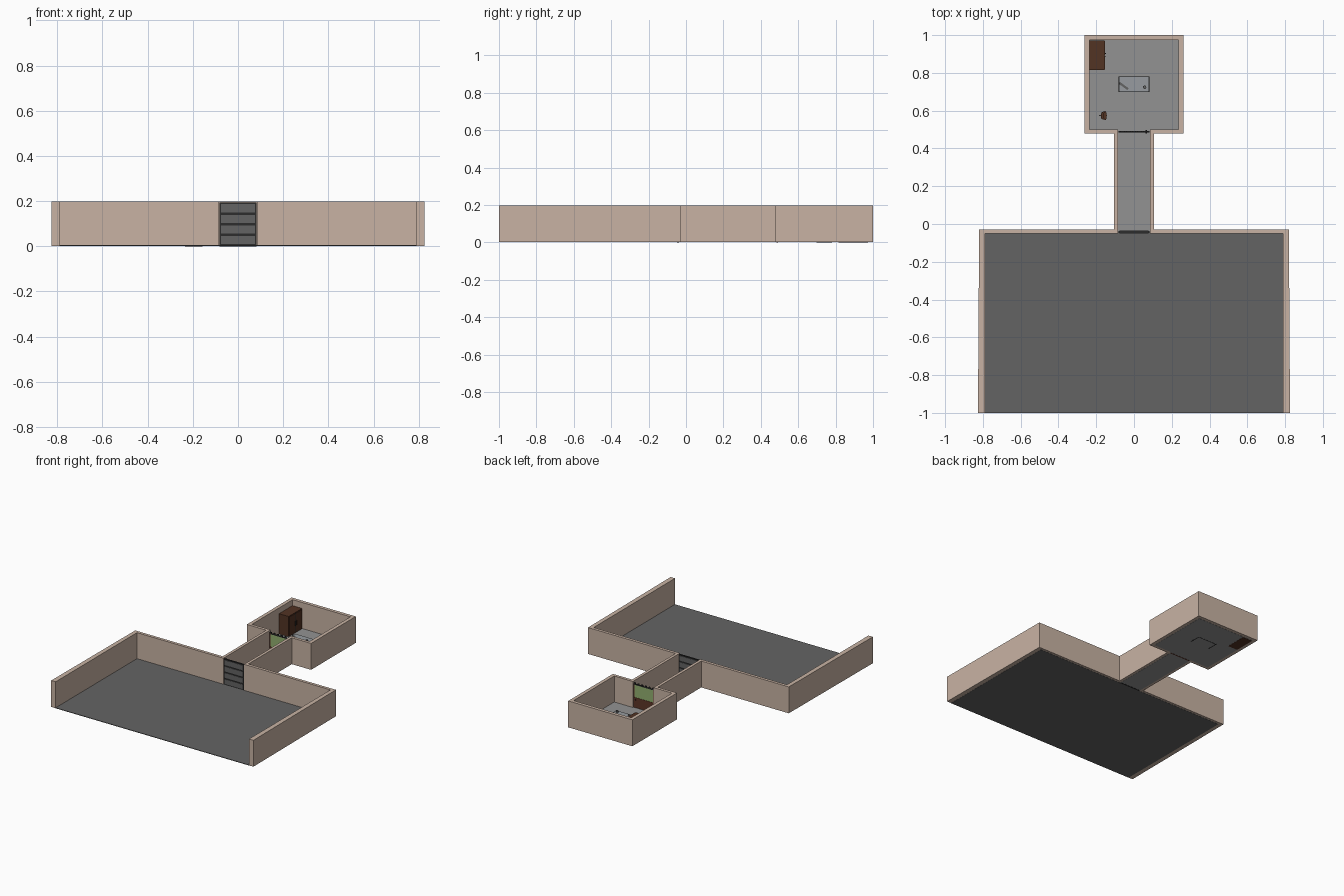
import bpy, bmesh, math
from mathutils import Matrix

if "Cube" in bpy.data.objects:
    bpy.data.objects.remove(bpy.data.objects["Cube"], do_unlink=True)


def material(name, r, g, b):
    m = bpy.data.materials.new(name)
    m.use_nodes = True
    m.diffuse_color = (r, g, b, 1)
    m.node_tree.nodes["Principled BSDF"].inputs["Base Color"].default_value = (r, g, b, 1)
    return m


TAN = material("tan plaster", .58, .45, .37)
ASPHALT = material("dark grey floor", .127, .127, .127)
CONCRETE = material("light grey floor", .29, .29, .29)
BLACK = material("near black", .025, .025, .025)
BROWN = material("dark wood", .085, .033, .017)
RED_BROWN = material("door wood", .11, .035, .02)
GREEN = material("green glass", .29, .43, .16)
PALE = material("pale table top", .31, .33, .35)


def finish(name, bm, mat):
    bmesh.ops.recalc_face_normals(bm, faces=bm.faces)
    mesh = bpy.data.meshes.new(name)
    bm.to_mesh(mesh)
    bm.free()
    mesh.materials.append(mat)
    ob = bpy.data.objects.new(name, mesh)
    bpy.context.collection.objects.link(ob)
    return ob


def box(name, mat, x0, x1, y0, y1, z0, z1, turn=0):
    bm = bmesh.new()
    centre = Matrix.Translation(((x0 + x1) / 2, (y0 + y1) / 2, (z0 + z1) / 2))
    size = Matrix.Diagonal((x1 - x0, y1 - y0, z1 - z0, 1))
    bmesh.ops.create_cube(bm, size=1, matrix=centre @ Matrix.Rotation(turn, 4, 'Z') @ size)
    return finish(name, bm, mat)


def rod(name, mat, x, y, z0, z1, rx, ry, sides=12):
    bm = bmesh.new()
    place = Matrix.Translation((x, y, (z0 + z1) / 2)) @ Matrix.Diagonal((rx, ry, z1 - z0, 1))
    bmesh.ops.create_cone(bm, cap_ends=True, segments=sides, radius1=1, radius2=1,
                          depth=1, matrix=place)
    return finish(name, bm, mat)


# One continuous wall: open yard, passage and back room
TOP = .197
outer = [(.79, -1), (.826, -1), (.82, -.028), (.105, -.028), (.105, .478), (.262, .478), (.262, 1)]
inner = [(.79, -.05), (.084, -.05), (.084, .5), (.236, .5), (.236, .975)]


def flip(points):
    return [(-x, y) for x, y in points]


loop = outer + flip(outer[::-1]) + flip(inner) + inner[::-1]
bm = bmesh.new()
base = bm.faces.new([bm.verts.new((x, y, .002)) for x, y in loop])
lift = bmesh.ops.extrude_face_region(bm, geom=[base])
bmesh.ops.translate(bm, vec=(0, 0, TOP - .002),
                    verts=[v for v in lift["geom"] if isinstance(v, bmesh.types.BMVert)])
finish("walls", bm, TAN)

# Floors
box("yard_floor", ASPHALT, -.791, .791, -1, -.046, .001, .005)
box("passage_floor", CONCRETE, -.085, .085, -.046, .499, .001, .005)
box("room_floor", CONCRETE, -.237, .237, .499, .976, .001, .005)

# Sectional shutter with four framed panels on both sides
box("shutter_frame", BLACK, -.083, .083, -.047, -.037, 0, .193)
for i in range(4):
    z = .009 + i * .047
    box(f"shutter_panel_{i + 1}", ASPHALT, -.076, .076, -.05, -.034, z, z + .036)

# Inner door with green window, dark rim and dotted top rail
box("inner_door", RED_BROWN, -.083, .083, .485, .493, 0, .08)
box("window_glass", GREEN, -.076, .076, .487, .491, .08, .172)
for side in (-1, 1):
    box("window_stile", RED_BROWN, side * .0795 - .0035, side * .0795 + .0035, .485, .493, .08, .18)
box("window_rail", BLACK, -.083, .083, .485, .493, .172, .178)
for i in range(6):
    x = -.075 + i * .03
    box("rail_stud", BLACK, x - .006, x + .006, .485, .493, .178, .187)
box("door_knob", BLACK, .062, .07, .48, .498, .06, .068)

# Wardrobe with two doors facing the room
box("wardrobe", BROWN, -.235, -.157, .815, .972, 0, .155)
for k, y in enumerate((.819, .896)):
    box("wardrobe_door", BROWN, -.157, -.153, y, y + .072, .01, .15)
    handle = .884 if k == 0 else .9
    box("wardrobe_handle", BLACK, -.153, -.149, handle, handle + .004, .06, .095)
box("wardrobe_seam", BLACK, -.157, -.1555, .891, .896, .01, .15)

# Table with a dark rim, legs and floor runners
box("table_rim", BLACK, -.081, .081, .698, .782, .054, .06)
box("table_top", PALE, -.077, .077, .702, .778, .06, .063)
for sx in (-1, 1):
    for y in (.702, .778):
        x = sx * .077
        box("table_leg", BLACK, x - .003, x + .003, y - .003, y + .003, 0, .056)
    box("table_runner", BLACK, sx * .077 - .003, sx * .077 + .003, .7, .78, 0, .006)
box("table_back_runner", BLACK, -.077, .077, .777, .781, 0, .006)

# Things on the table
box("table_tool", ASPHALT, -.082, -.026, .724, .736, .063, .07, math.radians(-36))
rod("table_cup", ASPHALT, .056, .724, .063, .075, .009, .009)

# Swivel chair: crossed feet, stem, seat and rounded back
for a in (0, 60, 120):
    box("chair_foot", BLACK, -.185, -.145, .572, .576, .005, .011, math.radians(a))
rod("chair_stem", BLACK, -.163, .574, .008, .05, .004, .004, 8)
rod("chair_seat", BROWN, -.16, .574, .048, .058, .015, .022)
rod("chair_back", BROWN, -.153, .574, .058, .105, .009, .025)
